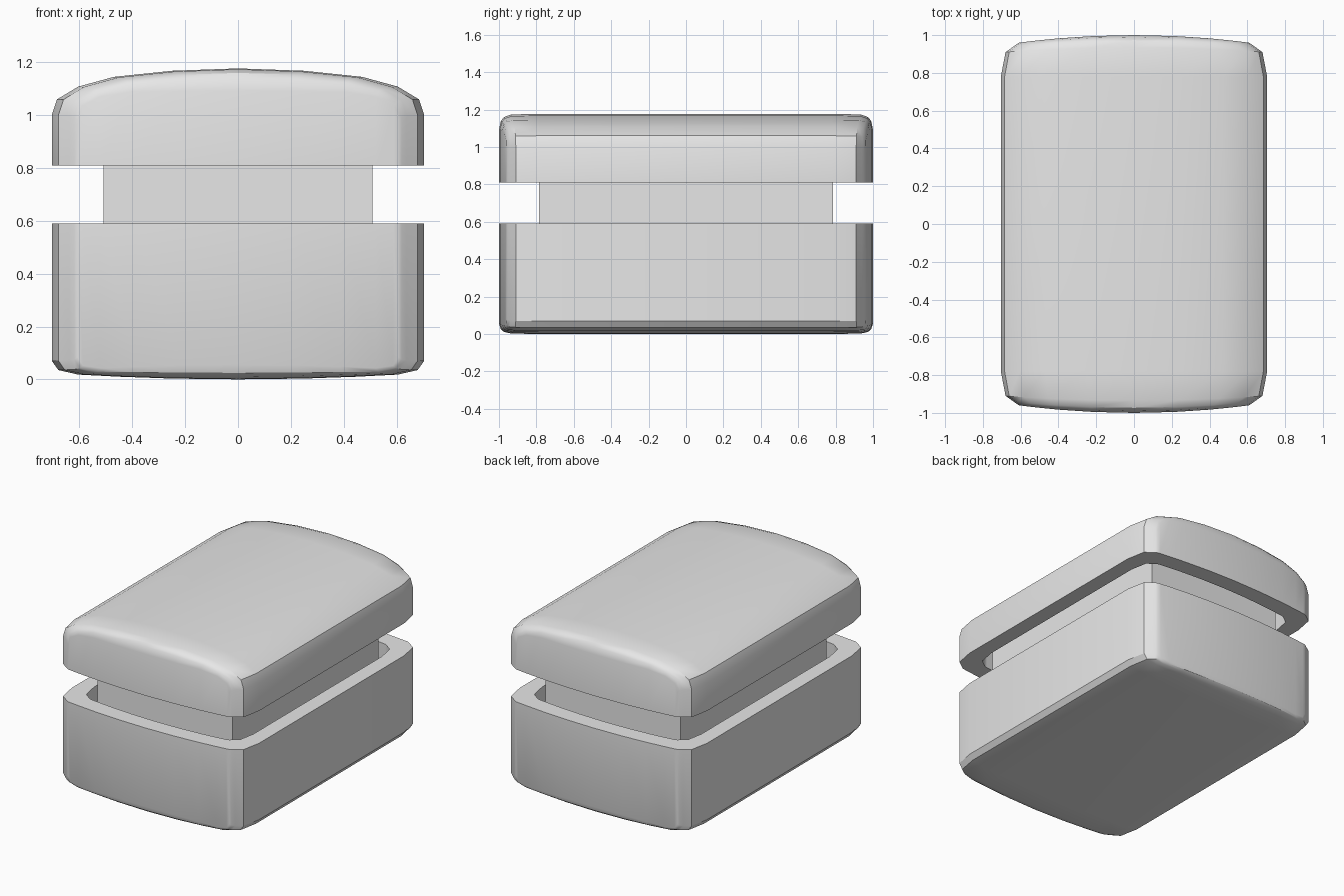
import bpy
import bmesh

if "Cube" in bpy.data.objects:
    bpy.data.objects.remove(bpy.data.objects["Cube"], do_unlink=True)

grey = bpy.data.materials.new("light grey")
grey.use_nodes = True
grey.diffuse_color = (0.8, 0.8, 0.8, 1)
grey.node_tree.nodes["Principled BSDF"].inputs["Base Color"].default_value = (0.8, 0.8, 0.8, 1)

# Plan stations toward one end: y, half width, edge drop share, end bulge
STATIONS = [(0.0, 0.705, 0, 0), (0.78, 0.705, 0, 0), (0.91, 0.68, 0.04, 0.025),
            (0.94, 0.638, 0.2, 0.033), (0.953, 0.62, 0.45, 0.037), (0.96, 0.608, 1, 0.04)]
HALF_WIDTH = 0.705

# Half profiles from the middle to the side: x, z
LID_PROFILE = [(0, 1.177), (0.25, 1.168), (0.47, 1.145), (0.605, 1.108), (0.685, 1.06), (0.705, 1.0)]
BASE_PROFILE = [(0, 0), (0.25, 0.003), (0.45, 0.01), (0.605, 0.018), (0.68, 0.035), (0.705, 0.07)]


def finish(name, bm):
    mesh = bpy.data.meshes.new(name)
    bmesh.ops.recalc_face_normals(bm, faces=bm.faces)
    bm.to_mesh(mesh)
    bm.free()
    mesh.materials.append(grey)
    obj = bpy.data.objects.new(name, mesh)
    bpy.context.collection.objects.link(obj)
    bpy.ops.object.select_all(action="DESELECT")
    obj.select_set(True)
    bpy.context.view_layer.objects.active = obj
    bpy.ops.object.shade_smooth_by_angle(angle=0.52)
    return obj


def extrude_border(bm, edges, place):
    """Extrude a loop of edges and move each new vertex with place(co)."""
    geom = bmesh.ops.extrude_edge_only(bm, edges=edges)["geom"]
    for v in geom:
        if isinstance(v, bmesh.types.BMVert):
            v.co = place(v.co)
    return [e for e in geom if isinstance(e, bmesh.types.BMEdge)]


def shell(name, profile, drop, rim_z, floor_z):
    """Domed cushion shape with vertical walls and an open cavity."""
    bm = bmesh.new()
    columns = [(-x, z) for x, z in reversed(profile[1:])] + profile
    rows = [(-1, s) for s in reversed(STATIONS[1:])] + [(1, s) for s in STATIONS]
    grid = []
    for side, (y, width, share, bulge) in rows:
        row = []
        for x, z in columns:
            t = (x / HALF_WIDTH) ** 2
            row.append(bm.verts.new((x * width / HALF_WIDTH,
                                     side * (y + bulge * (1 - t)),
                                     z + drop * share * (1 - 0.75 * t))))
        grid.append(row)
    for a, b in zip(grid, grid[1:]):
        for i in range(len(columns) - 1):
            bm.faces.new((a[i], a[i + 1], b[i + 1], b[i]))

    # Walls, flat rim, cavity walls and cavity floor
    border = [e for e in bm.edges if e.is_boundary]
    border = extrude_border(bm, border, lambda c: (c.x, c.y, rim_z))
    border = extrude_border(bm, border, lambda c: (c.x * 0.85, c.y * 0.885, rim_z))
    border = extrude_border(bm, border, lambda c: (c.x, c.y, floor_z))
    bmesh.ops.contextual_create(bm, geom=border)
    return finish(name, bm)


shell("lid", LID_PROFILE, -0.085, 0.81, 0.97)
shell("base", BASE_PROFILE, 0.055, 0.59, 0.1)

# Inner block joining the two shells
bm = bmesh.new()
bmesh.ops.create_cube(bm, size=1)
for v in bm.verts:
    v.co = (v.co.x * 1.02, v.co.y * 1.57, 0.535 + v.co.z * 0.87)
finish("inner_block", bm)
